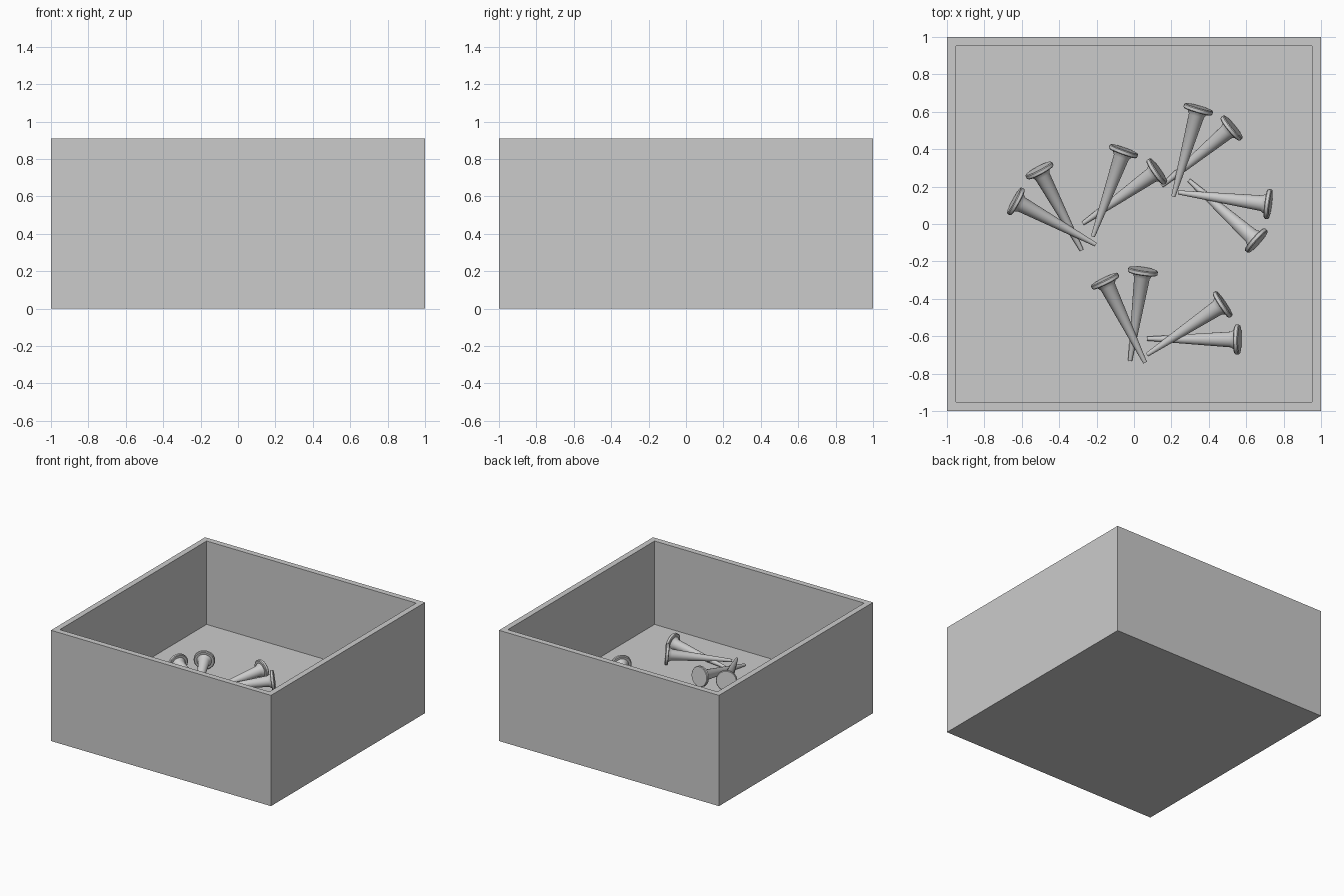
import bpy, bmesh, math
from mathutils import Vector

if "Cube" in bpy.data.objects:
    bpy.data.objects.remove(bpy.data.objects["Cube"])

HEIGHT, WALL, FLOOR = 0.91, 0.067, 0.225


def make_object(name, bm):
    bmesh.ops.recalc_face_normals(bm, faces=bm.faces)
    mesh = bpy.data.meshes.new(name)
    bm.to_mesh(mesh)
    bm.free()
    obj = bpy.data.objects.new(name, mesh)
    bpy.context.collection.objects.link(obj)
    return obj


# Open box: inset the top face and push it down to the floor
bm = bmesh.new()
bmesh.ops.create_cube(bm, size=1)
for v in bm.verts:
    v.co = (v.co.x * 2, v.co.y * 2, (v.co.z + 0.5) * HEIGHT)
bm.normal_update()
top = max(bm.faces, key=lambda f: f.calc_center_median().z)
bmesh.ops.inset_region(bm, faces=[top], thickness=WALL)
inner = bmesh.ops.extrude_face_region(bm, geom=[top])
for v in [g for g in inner["geom"] if isinstance(g, bmesh.types.BMVert)]:
    v.co.z = FLOOR
if top.is_valid:
    bm.faces.remove(top)
make_object("open_box", bm)

# Nail: tapered shank, flared neck and flat head, turned around z
profile = [(0, 0), (0.011, 0), (0.042, 0.452), (0.052, 0.468), (0.056, 0.474),
           (0.074, 0.474), (0.08, 0.479), (0.08, 0.495), (0.076, 0.5), (0, 0.5)]
bm = bmesh.new()
verts = [bm.verts.new((r, 0, z)) for r, z in profile]
edges = [bm.edges.new(pair) for pair in zip(verts, verts[1:])]
bmesh.ops.spin(bm, geom=verts + edges, cent=(0, 0, 0), axis=(0, 0, 1),
               angle=math.tau, steps=28, use_merge=True)
bmesh.ops.remove_doubles(bm, verts=bm.verts, dist=1e-5)
first = make_object("nail_01", bm)
bpy.context.view_layer.objects.active = first
first.select_set(True)
bpy.ops.object.shade_smooth_by_angle(angle=math.radians(30))

# Scattered pairs: tip x, y, head x, y; the crossing nail lies on top
nails = [
    (-0.28, -0.14, -0.505, 0.285, 0), (-0.205, -0.11, -0.63, 0.12, 1),
    (0.15, 0.205, 0.53, 0.52, 0), (0.21, 0.147, 0.343, 0.612, 1),
    (-0.273, 0.003, 0.128, 0.285, 0), (-0.22, -0.067, -0.055, 0.393, 1),
    (0.294, 0.233, 0.66, -0.094, 0), (0.236, 0.169, 0.73, 0.105, 1),
    (-0.021, -0.731, 0.048, -0.25, 0), (0.059, -0.741, -0.155, -0.305, 1),
    (0.07, -0.613, 0.562, -0.618, 0), (0.07, -0.699, 0.477, -0.428, 1),
]
for i, (tx, ty, hx, hy, upper) in enumerate(nails):
    obj = first if i == 0 else first.copy()
    if i:
        obj.name = f"nail_{i + 1:02d}"
        bpy.context.collection.objects.link(obj)
    tip = Vector((tx, ty, FLOOR + (0.036 if upper else 0.013)))
    head = Vector((hx, hy, FLOOR + 0.083))
    obj.location = tip
    obj.rotation_euler = (head - tip).to_track_quat("Z", "Y").to_euler()
